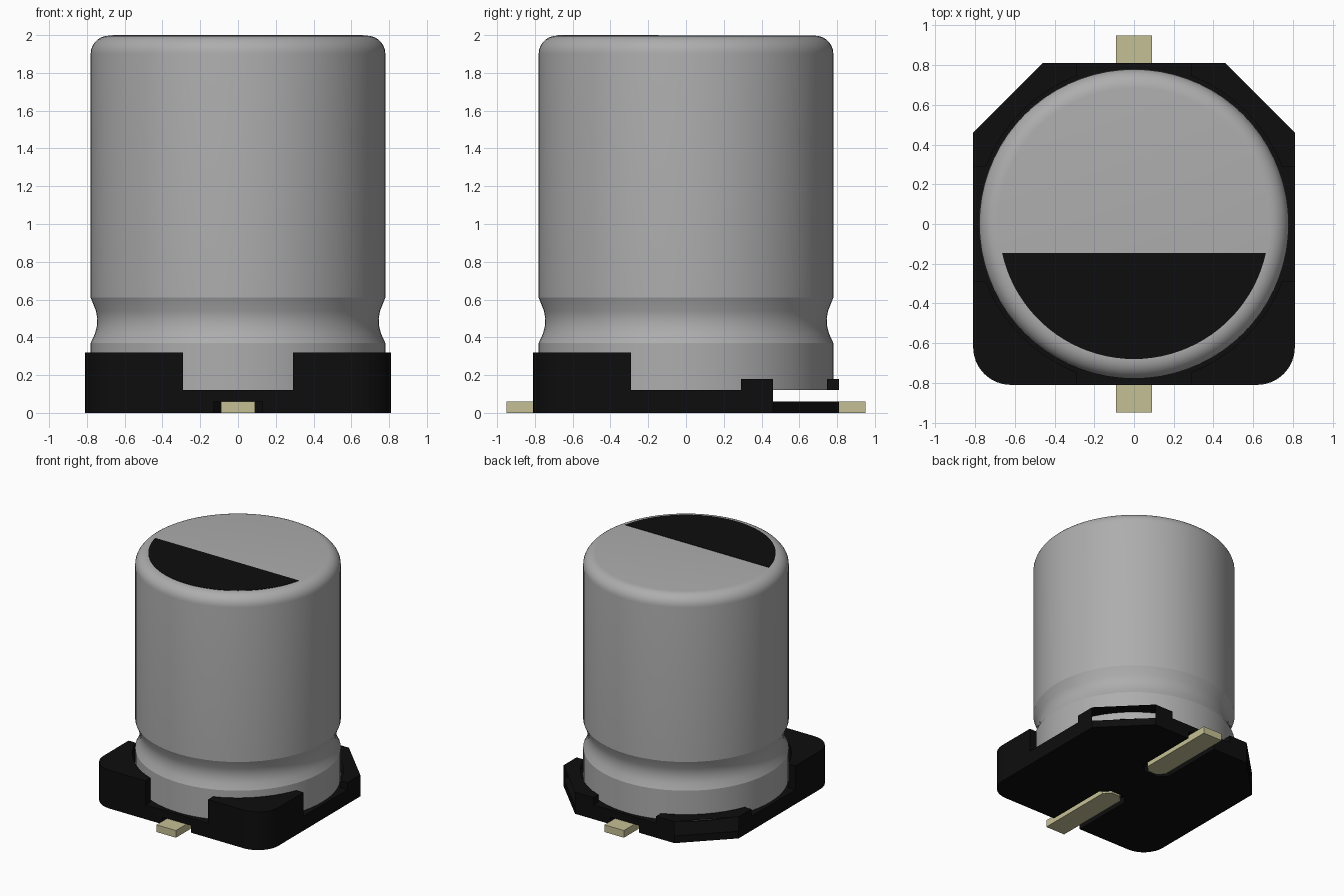
import bpy
import bmesh
import math

cube = bpy.data.objects.get("Cube")
if cube:
    bpy.data.objects.remove(cube, do_unlink=True)


def material(name, rgb, rough=0.6):
    m = bpy.data.materials.new(name)
    m.use_nodes = True
    m.diffuse_color = (*rgb, 1)
    bsdf = m.node_tree.nodes["Principled BSDF"]
    bsdf.inputs["Base Color"].default_value = (*rgb, 1)
    bsdf.inputs["Roughness"].default_value = rough
    return m


GREY = material("aluminium grey", (0.42, 0.42, 0.42))
BLACK = material("plastic black", (0.004, 0.004, 0.004))
TIN = material("pale tin", (0.56, 0.53, 0.30))


def finish(name, bm, mat):
    me = bpy.data.meshes.new(name)
    bm.to_mesh(me)
    bm.free()
    me.materials.append(mat)
    ob = bpy.data.objects.new(name, me)
    bpy.context.collection.objects.link(ob)
    return ob


def prism(name, pts, z0, z1, mat, keep=lambda x, y: True, bottom=True, top=True):
    """Extrude a counter-clockwise outline; keep() picks side faces by edge midpoint."""
    bm = bmesh.new()
    lo = [bm.verts.new((x, y, z0)) for x, y in pts]
    hi = [bm.verts.new((x, y, z1)) for x, y in pts]
    for i, (x, y) in enumerate(pts):
        j = (i + 1) % len(pts)
        if keep((x + pts[j][0]) / 2, (y + pts[j][1]) / 2):
            bm.faces.new((lo[i], lo[j], hi[j], hi[i]))
    if bottom:
        bm.faces.new(lo[::-1])
    if top:
        bm.faces.new(hi)
    return finish(name, bm, mat)


def arc(cx, cy, r, a0, a1, n):
    steps = [math.radians(a0 + (a1 - a0) * i / n) for i in range(n + 1)]
    return [(cx + r * math.cos(a), cy + r * math.sin(a)) for a in steps]


def mirrored(pts):
    return [(-x, y) for x, y in reversed(pts)]


# Shared outline measures
H = 0.81          # half width of the base
C = 0.46          # start of the back chamfers
W = 0.29          # inner end of the corner walls
R = 0.80          # round seat for the can
A = math.degrees(math.asin(W / R))
fillet = arc(0.62, -0.62, 0.19, -90, 0, 8)

# Base plate with a slot for each lead
half = ([(0.06, -0.2), (0.13, -0.27), (0.13, -H)] + fillet
        + [(H, C), (C, H), (0.13, H), (0.13, 0.27), (0.06, 0.2)])
prism("base_plate", half + mirrored(half), 0, 0.06, BLACK)

# Deck under the can, open behind the back chamfers
on_edge = lambda x, y: y < 0 or max(abs(x), abs(y)) > 0.805
half = fillet + [(H, W)] + arc(0, 0, R, A, 90 - A, 8) + [(W, H)]
prism("base_deck", half + mirrored(half), 0.06, 0.12, BLACK, keep=on_edge)

# Tall front corner walls and low hollow back corners
front = [(W, -H)] + fillet + [(H, -W)] + arc(0, 0, R, -A, A - 90, 10)
back = [(H, W), (H, C), (C, H), (W, H)] + arc(0, 0, R, 90 - A, A, 8)
walls = lambda x, y: max(abs(x), abs(y)) > 0.805 or min(abs(x), abs(y)) < 0.295
for side, flip in (("left", lambda p: p), ("right", mirrored)):
    prism("front_corner_wall_" + side, flip(front), 0.12, 0.32, BLACK, bottom=False)
    prism("back_corner_skirt_" + side, flip(back), 0.06, 0.12, BLACK,
          keep=on_edge, bottom=False, top=False)
    prism("back_corner_wall_" + side, flip(back), 0.12, 0.18, BLACK,
          keep=walls, bottom=False)

# Leads with chamfered inner ends
lead = [(0.04, 0.22), (0.09, 0.27), (0.09, 0.95)]
lead += mirrored(lead)
prism("back_lead", lead, 0, 0.06, TIN)
prism("front_lead", [(-x, -y) for x, y in lead], 0, 0.06, TIN)

# Can: revolved profile with a crimp groove and a rounded top edge
TOP = 1.997
profile = [(0.78, 0.12), (0.78, 0.37), (0.757, 0.42), (0.747, 0.46), (0.745, 0.5),
           (0.752, 0.54), (0.78, 0.61)] + arc(0.685, TOP - 0.095, 0.095, 0, 90, 7)
SEG = 72
bm = bmesh.new()
rings = [[bm.verts.new((r * math.cos(2 * math.pi * i / SEG),
                        r * math.sin(2 * math.pi * i / SEG), z)) for i in range(SEG)]
         for r, z in profile]
for a, b in zip(rings, rings[1:]):
    for i in range(SEG):
        j = (i + 1) % SEG
        bm.faces.new((a[i], a[j], b[j], b[i]))
bm.faces.new(rings[0][::-1])
bm.faces.new(rings[-1])
can = finish("can", bm, GREY)
bpy.ops.object.select_all(action="DESELECT")
can.select_set(True)
bpy.context.view_layer.objects.active = can
bpy.ops.object.shade_smooth_by_angle(angle=math.radians(20))

# Polarity mark: thin segment of a disc on the top
t = math.degrees(math.asin(0.145 / 0.68))
prism("polarity_mark", arc(0, 0, 0.68, 180 + t, 360 - t, 40), TOP - 0.002, 2.0, BLACK)
